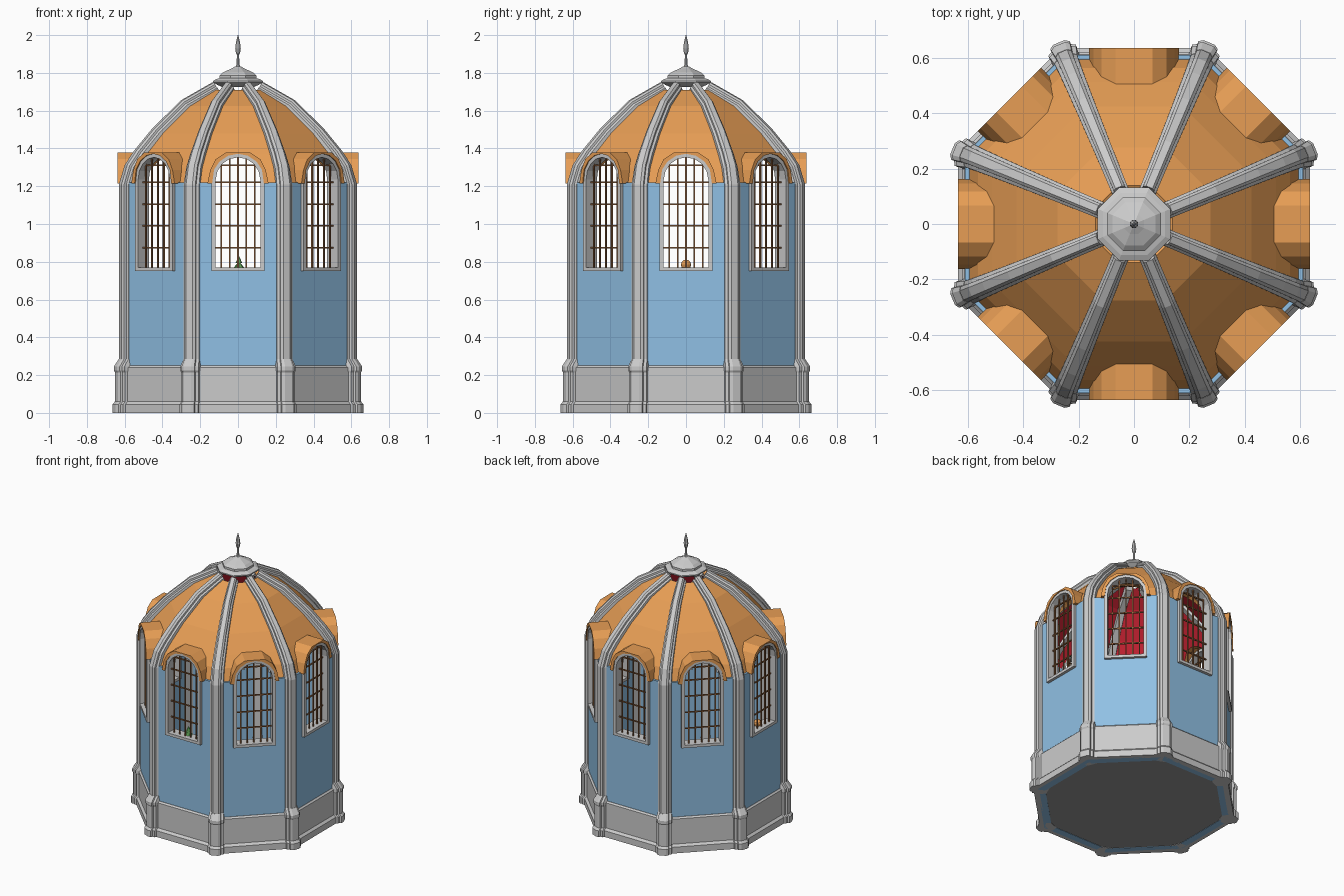
import bpy, bmesh
from math import cos, sin, pi, radians
from mathutils import Matrix, Vector

if "Cube" in bpy.data.objects:
    bpy.data.objects.remove(bpy.data.objects["Cube"])

C8 = cos(pi / 8)          # apothem / corner radius of an octagon


def material(name, rgb):
    m = bpy.data.materials.new(name)
    m.diffuse_color = (*rgb, 1)
    m.use_nodes = True
    m.node_tree.nodes["Principled BSDF"].inputs["Base Color"].default_value = m.diffuse_color
    return m


ORANGE = material("orange", (0.80, 0.34, 0.09))
BLUE = material("blue", (0.28, 0.53, 0.78))
RED = material("red", (0.70, 0.02, 0.04))
BROWN = material("brown", (0.30, 0.13, 0.05))
GREEN = material("green", (0.12, 0.38, 0.10))
DARK = material("dark_grey", (0.30, 0.30, 0.30))


def loft(bm, loops, mat=Matrix(), closed=False, inner_from=None):
    """Skin equal-length loops of points; cap the ends unless closed."""
    rows = [[bm.verts.new(mat @ Vector(p)) for p in loop] for loop in loops]
    n, count = len(rows[0]), len(rows)
    for i in range(count if closed else count - 1):
        a, b = rows[i], rows[(i + 1) % count]
        for j in range(n):
            k = (j + 1) % n
            f = bm.faces.new((a[j], a[k], b[k], b[j]))
            if inner_from is not None and i >= inner_from:
                f.material_index = 1
    if not closed:
        bm.faces.new(rows[0][::-1])
        bm.faces.new(rows[-1])


def finish(bm, name, *mats):
    bmesh.ops.recalc_face_normals(bm, faces=bm.faces[:])
    me = bpy.data.meshes.new(name)
    bm.to_mesh(me)
    bm.free()
    for m in mats:
        me.materials.append(m)
    ob = bpy.data.objects.new(name, me)
    bpy.context.collection.objects.link(ob)
    return ob


def around(name, loops, mats=(), corner=False, closed=False):
    """Eight copies round the axis. Local frame: x along side, y outward."""
    bm = bmesh.new()
    for k in range(8):
        turn = Matrix.Rotation(radians(45 * k + (22.5 if corner else 0)), 4, 'Z')
        loft(bm, loops, turn, closed)
    return finish(bm, name, *mats)


def lathe(name, profile, mats=(), closed=False, inner_from=None):
    """Octagonal lathe of (corner radius, z) points."""
    bm = bmesh.new()
    loops = [[(r * cos(pi / 8 + k * pi / 4), r * sin(pi / 8 + k * pi / 4), z) for k in range(8)]
             for r, z in profile]
    loft(bm, loops, closed=closed, inner_from=inner_from)
    return finish(bm, name, *mats)


def extrude(outline, y0, y1):
    return [[(x, y, z) for x, z in outline] for y in (y0, y1)]


# dome corner profile, and apothem of the dome at a height
DOME = [(0.648, 1.21), (0.61, 1.30), (0.555, 1.37), (0.46, 1.48), (0.30, 1.625), (0.15, 1.71)]


def dome_apothem(z):
    for (r0, z0), (r1, z1) in zip(DOME, DOME[1:]):
        if z <= z1:
            return C8 * (r0 + (r1 - r0) * (z - z0) / (z1 - z0))


def arch(r, spring=1.235, steps=8):
    return [(r * cos(pi * i / steps), spring + r * sin(pi * i / steps)) for i in range(steps + 1)]


def window(r, sill):
    return [(-r, sill), (r, sill)] + arch(r)


# walls: U-shaped panels, the arches rise into the hoods
h = 0.61 * C8 ** -1 * sin(pi / 8)
panel = [(-h, 0), (h, 0), (h, 1.22), (0.13, 1.22), (0.13, 0.76),
         (-0.13, 0.76), (-0.13, 1.22), (-h, 1.22)]
outer = extrude(panel, 0.61, 0.56)[0]
inner = [(x * (0.56 / 0.61 if abs(x) > 0.2 else 1), 0.56, z) for x, z in panel]
around("wall_panels", [outer, inner], (BLUE,))

# plinth and floor
lathe("plinth", [(a / C8, z) for a, z in
                 [(0.60, 0), (0.637, 0), (0.637, 0.045), (0.622, 0.06), (0.622, 0.24),
                  (0.612, 0.25), (0.60, 0.25)]], closed=True)
lathe("floor", [(0.56 / C8, 0.002), (0.56 / C8, 0.02)], (DARK,))

# dome shell with red lining, cut by the window tunnels
lining = [(r - 0.025, z - 0.012) for r, z in DOME][::-1]
dome = lathe("dome", DOME + lining, (ORANGE, RED), closed=True, inner_from=len(DOME))
cutter = around("tunnel_cutter", extrude(window(0.13, 1.0), 0.42, 0.72))
cutter.hide_render = True
mod = dome.modifiers.new("windows", 'BOOLEAN')
mod.operation, mod.solver, mod.object = 'DIFFERENCE', 'EXACT', cutter
bpy.context.view_layer.objects.active = dome
bpy.ops.object.modifier_apply(modifier=mod.name)
bpy.data.objects.remove(cutter)

# window hoods: arched shells running back into the dome
half = [(0.162, 1.215), (0.147, 1.285), (0.118, 1.343), (0.066, 1.378)]
top = half + [(0, 1.378)] + [(-x, z) for x, z in half[::-1]]
under = arch(0.137)
under[0], under[-1] = (0.137, 1.215), (-0.137, 1.215)
hood = []
for (xo, zo), (xi, zi) in zip(top, under):
    hood.append([(xo, 0.637, zo), (xo, dome_apothem(zo) - 0.015, zo),
                 (xi, dome_apothem(zi) - 0.015, zi), (xi, 0.637, zi)])
around("window_hoods", hood, (ORANGE,))

# window frames
frame = [[(xo, 0.63, zo), (xo, 0.55, zo), (xi, 0.55, zi), (xi, 0.63, zi)]
         for (xo, zo), (xi, zi) in zip(window(0.14, 0.75), window(0.118, 0.77))]
around("window_frames", frame, closed=True)

# window grilles
bm = bmesh.new()


def bar(x0, x1, z0, z1, y, turn):
    box = [(x0, z0), (x1, z0), (x1, z1), (x0, z1)]
    loft(bm, extrude(box, y - 0.004, y + 0.004), turn)


for k in range(8):
    turn = Matrix.Rotation(k * pi / 4, 4, 'Z')
    for x in (-0.088, -0.044, 0, 0.044, 0.088):
        bar(x - 0.004, x + 0.004, 0.765, 1.235 + (0.12 ** 2 - x * x) ** 0.5, 0.60, turn)
    for z in (0.875, 0.99, 1.105, 1.22, 1.31):
        w = 0.12 if z < 1.235 else 0.093
        bar(-w, w, z - 0.004, z + 0.004, 0.592, turn)
finish(bm, "window_grilles", BROWN)

# moulded columns continuing as dome ribs
side = [(-0.055, 0.028), (-0.02, 0.044), (0, 0.044), (0.008, 0.031), (0.02, 0.031), (0.03, 0.018)]
mould = side + [(n, -t) for n, t in side[::-1]]
path = [Vector(p) for p in [(0.645, 0.2), (0.645, 1.21), (0.615, 1.30), (0.565, 1.37),
                            (0.468, 1.48), (0.305, 1.63), (0.13, 1.722)]]
ribs = []
for i, p in enumerate(path):
    d = (path[min(i + 1, len(path) - 1)] - path[max(i - 1, 0)]).normalized()
    if i == 1:
        d = Vector((0, 1))
    s = 1 - 0.3 * max(0, (p.y - 1.21) / 0.51)
    ribs.append([(t * s, p.x + d.y * n, p.y - d.x * n) for n, t in mould])
around("column_ribs", ribs, corner=True)

# column pedestals
steps = [(0, 0.035, 1.22), (0.045, 0.035, 1.22), (0.06, 0.022, 1.12), (0.215, 0.022, 1.12),
         (0.225, 0.028, 1.18), (0.245, 0.028, 1.18), (0.285, 0.001, 1.01)]
around("column_pedestals", [[(t * w, 0.645 + n + (grow if n >= 0 else 0), z) for n, t in mould]
                            for z, grow, w in steps], corner=True)

# crown cap and finial
lathe("crown_cap", [(0.09, 1.725), (0.115, 1.735), (0.142, 1.75), (0.142, 1.758), (0.122, 1.768),
                    (0.105, 1.772), (0.105, 1.787), (0.085, 1.803), (0.04, 1.822), (0.015, 1.835)])
lathe("finial", [(0.016, 1.82), (0.009, 1.845), (0.006, 1.895), (0.012, 1.905), (0.016, 1.93),
                 (0.011, 1.965), (0.002, 2.0)])

# small ornaments on two window sills
bm = bmesh.new()
for r, z in ((0.028, 0.785), (0.018, 0.81)):
    bmesh.ops.create_cone(bm, cap_ends=True, segments=8, radius1=r, radius2=0.002, depth=0.034,
                          matrix=Matrix.Translation((0.005, -0.57, z)))
finish(bm, "sill_shrub", GREEN)
bm = bmesh.new()
bmesh.ops.create_uvsphere(bm, u_segments=10, v_segments=6, radius=0.027,
                          matrix=Matrix.Translation((-0.57, 0, 0.785)))
finish(bm, "sill_gourd", ORANGE)
